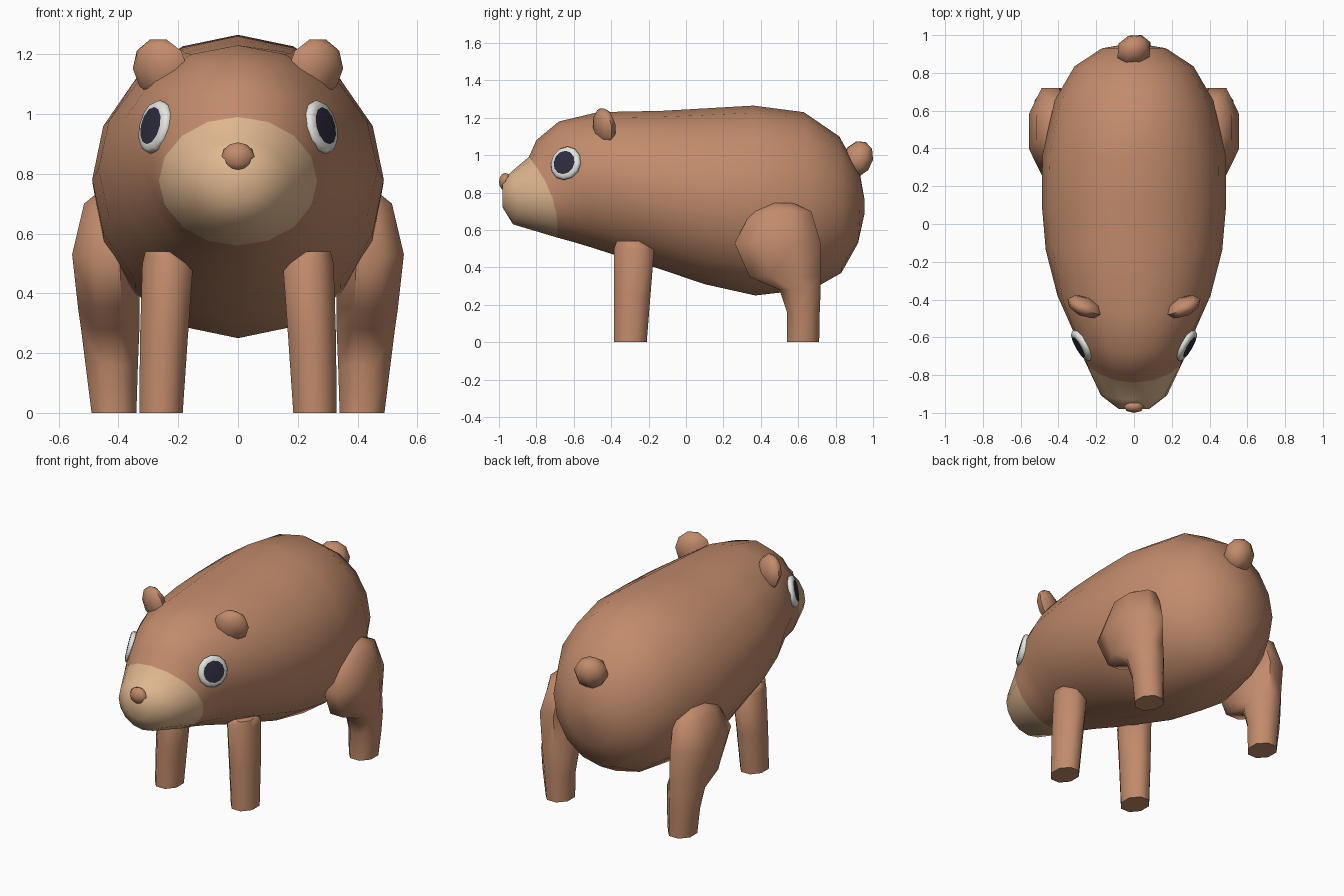
import bpy, bmesh, math
from mathutils import Vector, Matrix

if "Cube" in bpy.data.objects:
    bpy.data.objects.remove(bpy.data.objects["Cube"])


def material(name, rgb):
    m = bpy.data.materials.new(name)
    m.diffuse_color = (*rgb, 1)
    m.use_nodes = True
    m.node_tree.nodes["Principled BSDF"].inputs["Base Color"].default_value = m.diffuse_color
    return m


FUR = material("brown_fur", (0.54, 0.26, 0.15))
MUZZLE = material("tan_muzzle", (0.75, 0.48, 0.28))
WHITE = material("eye_white", (0.78, 0.78, 0.75))
DARK = material("pupil_dark", (0.028, 0.026, 0.05))


def finish(name, bm, mats, angle=60):
    bmesh.ops.recalc_face_normals(bm, faces=bm.faces)
    me = bpy.data.meshes.new(name)
    bm.to_mesh(me)
    bm.free()
    ob = bpy.data.objects.new(name, me)
    bpy.context.collection.objects.link(ob)
    for m in mats:
        me.materials.append(m)
    bpy.ops.object.select_all(action='DESELECT')
    bpy.context.view_layer.objects.active = ob
    ob.select_set(True)
    bpy.ops.object.shade_smooth_by_angle(angle=math.radians(angle))
    return ob


def loft(name, rings, mats, band_mat=lambda i: 0, angle=60):
    """Skin closed rings of points and cap both ends; band -1 is the first cap."""
    bm = bmesh.new()
    vs = [[bm.verts.new(p) for p in r] for r in rings]
    n = len(rings[0])
    for i in range(len(vs) - 1):
        for k in range(n):
            j = (k + 1) % n
            f = bm.faces.new((vs[i][k], vs[i][j], vs[i + 1][j], vs[i + 1][k]))
            f.material_index = band_mat(i)
    bm.faces.new(vs[0]).material_index = band_mat(-1)
    bm.faces.new(vs[-1]).material_index = band_mat(len(vs) - 1)
    return finish(name, bm, mats, angle)


def ball(name, centre, radii, rot=(0, 0, 0), seg=8, rows=6):
    bm = bmesh.new()
    bmesh.ops.create_uvsphere(bm, u_segments=seg, v_segments=rows, radius=1)
    mat = Matrix.Translation(centre)
    for axis, a in zip("XYZ", rot):
        mat = mat @ Matrix.Rotation(math.radians(a), 4, axis)
    bmesh.ops.transform(bm, matrix=mat @ Matrix.Diagonal((*radii, 1)), verts=bm.verts)
    return finish(name, bm, [FUR])


def body_ring(yt, zt, yb, zb, w, bulge=0.0):
    """Tilted ellipse from a top point to a bottom point, with side bulge in y."""
    pts = []
    for k in range(16):
        a = math.tau * k / 16
        c, s = math.cos(a), math.sin(a)
        pts.append((w * s, (yt + yb) / 2 + (yt - yb) / 2 * c + bulge * s * s,
                    (zt + zb) / 2 + (zt - zb) / 2 * c))
    return pts


def leg_ring(side, z, x0, x1, y0, y1):
    """Eight-sided ring filling the given x and y range."""
    k = 1 / math.cos(math.pi / 8)
    return [(side * ((x0 + x1) / 2 + (x1 - x0) / 2 * k * math.cos(a)),
             (y0 + y1) / 2 + (y1 - y0) / 2 * k * math.sin(a), z)
            for a in [math.pi / 8 + math.tau * i / 8 for i in range(8)]]


# Body and head in one skin, first bands are the muzzle
BODY = [
    (-0.98, 0.86, -0.98, 0.72, 0.08, 0),
    (-0.93, 0.915, -0.925, 0.63, 0.175, 0.02),
    (-0.84, 0.99, -0.69, 0.56, 0.265, 0.05),
    (-0.80, 1.08, -0.60, 0.535, 0.285, 0.05),
    (-0.68, 1.18, -0.50, 0.505, 0.325, 0.03),
    (-0.47, 1.23, -0.33, 0.45, 0.405, 0.02),
    (-0.13, 1.237, -0.15, 0.395, 0.467, 0),
    (0.10, 1.25, 0.10, 0.31, 0.488, 0),
    (0.36, 1.265, 0.37, 0.25, 0.485, 0),
    (0.63, 1.23, 0.68, 0.285, 0.42, 0),
    (0.82, 1.10, 0.83, 0.37, 0.315, 0.01),
    (0.93, 0.90, 0.92, 0.53, 0.17, 0.005),
    (0.955, 0.76, 0.955, 0.69, 0.03, 0),
]
body = loft("body", [body_ring(*r) for r in BODY], [FUR, MUZZLE],
            lambda i: 1 if i < 2 else 0, angle=80)

# Nose and tail
ball("nose", (0, -0.966, 0.857), (0.055, 0.034, 0.048))
ball("tail", (0, 0.918, 0.98), (0.098, 0.082, 0.1), (-25, 0, 22.5), rows=5)

FRONT = [(0, 0.185, 0.33, -0.385, -0.21), (0.25, 0.168, 0.328, -0.385, -0.19),
         (0.50, 0.15, 0.32, -0.385, -0.17), (0.54, 0.20, 0.31, -0.37, -0.22)]
HIND = [(0, 0.34, 0.49, 0.54, 0.712), (0.16, 0.335, 0.51, 0.54, 0.715),
        (0.28, 0.33, 0.525, 0.50, 0.72), (0.35, 0.33, 0.535, 0.34, 0.72),
        (0.53, 0.33, 0.555, 0.26, 0.72), (0.70, 0.33, 0.515, 0.35, 0.67),
        (0.745, 0.37, 0.46, 0.44, 0.57)]

for side, label in ((1, "right"), (-1, "left")):
    # Legs
    loft(f"front_leg_{label}", [leg_ring(side, *r) for r in FRONT], [FUR])
    loft(f"hind_leg_{label}", [leg_ring(side, *r) for r in HIND], [FUR])

    # Ear, a flattened ball
    ball(f"ear_{label}", (side * 0.26, -0.438, 1.152), (0.1, 0.052, 0.103),
         (0, side * 20, side * 25), rows=5)

    # Eye, a shallow dome with a dark flat centre, seated on the head
    seat = body.closest_point_on_mesh(Vector((side * 0.265, -0.635, 0.952)))[1]
    normal = Vector((side * 0.84, -0.48, 0.22)).normalized()
    turn = normal.to_track_quat('Z', 'Y')
    rings = [[seat + turn @ Vector((r * math.cos(math.tau * k / 12),
                                    r * math.sin(math.tau * k / 12), h))
              for k in range(12)]
             for r, h in ((0.08, -0.03), (0.092, 0.0), (0.083, 0.014), (0.064, 0.018))]
    loft(f"eye_{label}", rings, [WHITE, DARK], lambda i: 1 if i == 3 else 0)
